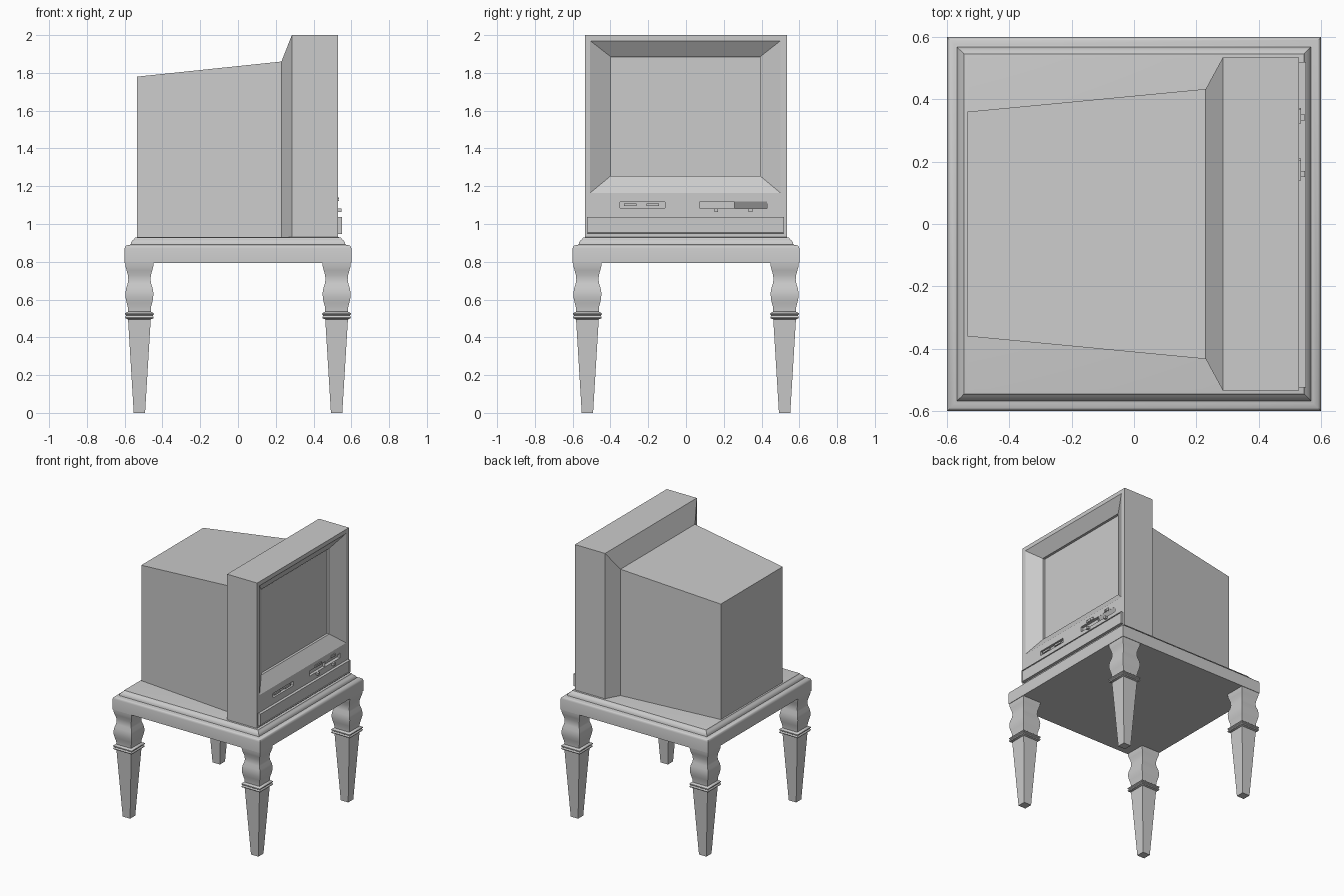
import bpy, bmesh, math
from mathutils import Vector

if "Cube" in bpy.data.objects:
    bpy.data.objects.remove(bpy.data.objects["Cube"])

grey = bpy.data.materials.new("plain grey")
grey.diffuse_color = (0.6, 0.6, 0.6, 1)
grey.use_nodes = True
grey.node_tree.nodes["Principled BSDF"].inputs["Base Color"].default_value = grey.diffuse_color


def finish(name, bm, smooth=None):
    bmesh.ops.recalc_face_normals(bm, faces=bm.faces)
    me = bpy.data.meshes.new(name)
    bm.to_mesh(me)
    bm.free()
    me.materials.append(grey)
    ob = bpy.data.objects.new(name, me)
    bpy.context.collection.objects.link(ob)
    if smooth:
        bpy.ops.object.select_all(action='DESELECT')
        ob.select_set(True)
        bpy.context.view_layer.objects.active = ob
        bpy.ops.object.shade_smooth_by_angle(angle=math.radians(smooth))
    return ob


def loft(name, loops, smooth=None):
    """Skin a chain of four-cornered loops and cap both ends."""
    bm = bmesh.new()
    rings = [[bm.verts.new(p) for p in lp] for lp in loops]
    for a, b in zip(rings, rings[1:]):
        for i in range(4):
            j = (i + 1) % 4
            bm.faces.new((a[i], a[j], b[j], b[i]))
    bm.faces.new(rings[0][::-1])
    bm.faces.new(rings[-1])
    return finish(name, bm, smooth)


def square(h, z, cx=0, cy=0):
    return [(cx - h, cy - h, z), (cx + h, cy - h, z), (cx + h, cy + h, z), (cx - h, cy + h, z)]


def upright(x, y0, y1, z0, z1):
    return [(x, y0, z0), (x, y1, z0), (x, y1, z1), (x, y0, z1)]


def box(name, x0, x1, y0, y1, z0, z1):
    return loft(name, [upright(x0, y0, y1, z0, z1), upright(x1, y0, y1, z0, z1)])


# Table top with moulded edge
edge = [(.60, .793), (.60, .872), (.597, .882), (.59, .887), (.575, .889), (.568, .892),
        (.566, .902), (.56, .912), (.55, .918), (.545, .928), (.53, .931)]
loft("table_top", [square(h, z) for h, z in edge], 40)

# Four turned-profile square legs
leg = [(.03, 0), (.06, .495), (.073, .5), (.076, .506), (.073, .512), (.07, .516),
       (.076, .521), (.076, .527), (.07, .532), (.06, .536), (.0615, .56), (.068, .585),
       (.073, .61), (.074, .635), (.07, .66), (.062, .685), (.059, .705), (.061, .73),
       (.068, .755), (.0735, .775), (.075, .8)]
for sx, xn in ((-1, "left"), (1, "right")):
    for sy, yn in ((-1, "front"), (1, "back")):
        loft(f"{yn}_{xn}_leg", [square(h, z, .522 * sx, .522 * sy) for h, z in leg], 40)

# Television cabinet: tapered back, flared bezel, sloped recess and screen
cabinet = loft("television_cabinet", [
    upright(-.535, -.36, .36, .93, 1.78),
    upright(.23, -.433, .433, .93, 1.86),
    upright(.285, -.534, .534, .93, 2.0),
    upright(.53, -.534, .534, .93, 2.0),
    upright(.53, -.507, .5, 1.165, 1.97),
    upright(.468, -.398, .392, 1.255, 1.885),
    upright(.45, -.398, .392, 1.255, 1.885)])

# Recessed control slots in the bezel; the last has a back that leans forward
cutters = [
    box("button_slot_cutter", .51, .56, -.35, -.11, 1.085, 1.117),
    box("slider_slot_cutter", .51, .56, .075, .2545, 1.082, 1.12),
    loft("sloped_slot_cutter", [
        [(.505, .2555, 1.082), (.505, .43, 1.082), (.529, .43, 1.12), (.529, .2555, 1.12)],
        upright(.56, .2555, .43, 1.082, 1.12)])]
for c in cutters:
    c.hide_render = True
    c.hide_viewport = True
    cut = cabinet.modifiers.new("slot", 'BOOLEAN')
    cut.operation = 'DIFFERENCE'
    cut.object = c
    cut.solver = 'EXACT'

# Push buttons in the first slot
for i, y in enumerate((-.295, -.175)):
    box(f"push_button_{i + 1}", .505, .528, y - .033, y + .033, 1.095, 1.108)

# Control tabs above and small knobs below the slots
for i, y in enumerate((.16, .342)):
    box(f"control_tab_{i + 1}", .525, .536, y - .02, y + .05 - .02 * i, 1.122, 1.131)
    box(f"control_tab_top_{i + 1}", .525, .536, y - .02, y + .045 - .02 * i, 1.132, 1.14)
    box(f"control_knob_{i + 1}", .525, .548, y - .01, y + .01, 1.063, 1.081)

# Lower flap with a thin raised border
loft("lower_flap", [
    upright(.525, -.524, .519, .948, 1.038), upright(.551, -.524, .519, .948, 1.038),
    upright(.551, -.519, .514, .953, 1.033), upright(.546, -.518, .513, .954, 1.032)])
